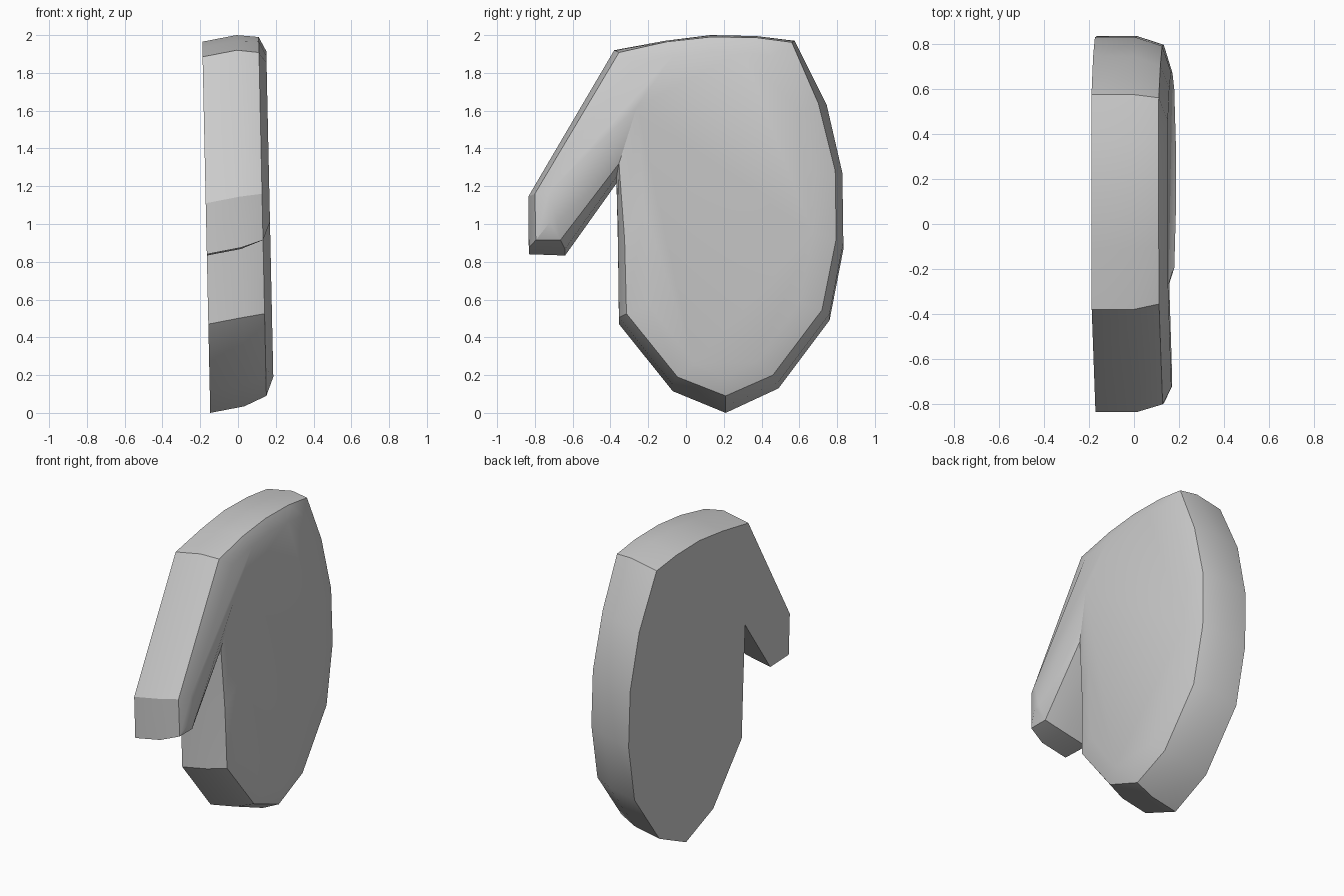
import bpy, bmesh
from math import radians

# Outlines of the mitten as (y, z), all starting at the thumb-side top corner
rim = [(-.38, 1.92), (-.11, 1.97), (.13, 2.0), (.37, 1.995), (.575, 1.97), (.745, 1.63),
       (.828, 1.27), (.833, .9), (.76, .525), (.49, .165), (.21, .035), (-.07, .15),
       (-.355, .505), (-.36, .91), (-.368, 1.25), (-.64, .868), (-.832, .875), (-.835, 1.145)]
bevel = [(-.355, 1.908), (-.1, 1.965), (.13, 1.99), (.37, 1.987), (.56, 1.962), (.70, 1.64),
         (.79, 1.28), (.795, .92), (.72, .545), (.46, .2), (.21, .09), (-.045, .19),
         (-.315, .525), (-.325, .92), (-.355, 1.32), (-.665, .915), (-.795, .915), (-.8, 1.16)]
face = [(-.27, 1.85), (-.07, 1.89), (.13, 1.915), (.3, 1.91), (.46, 1.89), (.6, 1.6),
        (.675, 1.26), (.67, .95), (.6, .58), (.37, .27), (.205, .19), (.045, .26),
        (-.195, .57), (-.22, 1.08), (-.26, 1.62), (-.68, 1.01), (-.72, 1.01), (-.725, 1.17)]
back = [(y, z - .035) for y, z in rim]

# Each layer lies in a plane leaning slightly towards -x
LEAN = .0215
layers = [(-.147, back), (.035, rim), (.152, bevel), (.191, face)]

bm = bmesh.new()
rings = [[bm.verts.new((x0 - LEAN * z, y, z)) for y, z in outline] for x0, outline in layers]
n = len(rim)
for a, b in zip(rings, rings[1:]):
    for i in range(n):
        j = (i + 1) % n
        bm.faces.new((a[i], a[j], b[j], b[i]))
bm.faces.new(rings[0])
bm.faces.new(rings[-1])
bmesh.ops.recalc_face_normals(bm, faces=bm.faces)

mesh = bpy.data.meshes.new("mitten")
bm.to_mesh(mesh)
bm.free()
mitten = bpy.data.objects.new("mitten", mesh)
bpy.context.collection.objects.link(mitten)

# Soft shading with crisp bevel edges
bpy.context.view_layer.objects.active = mitten
mitten.select_set(True)
bpy.ops.object.shade_smooth_by_angle(angle=radians(30))
